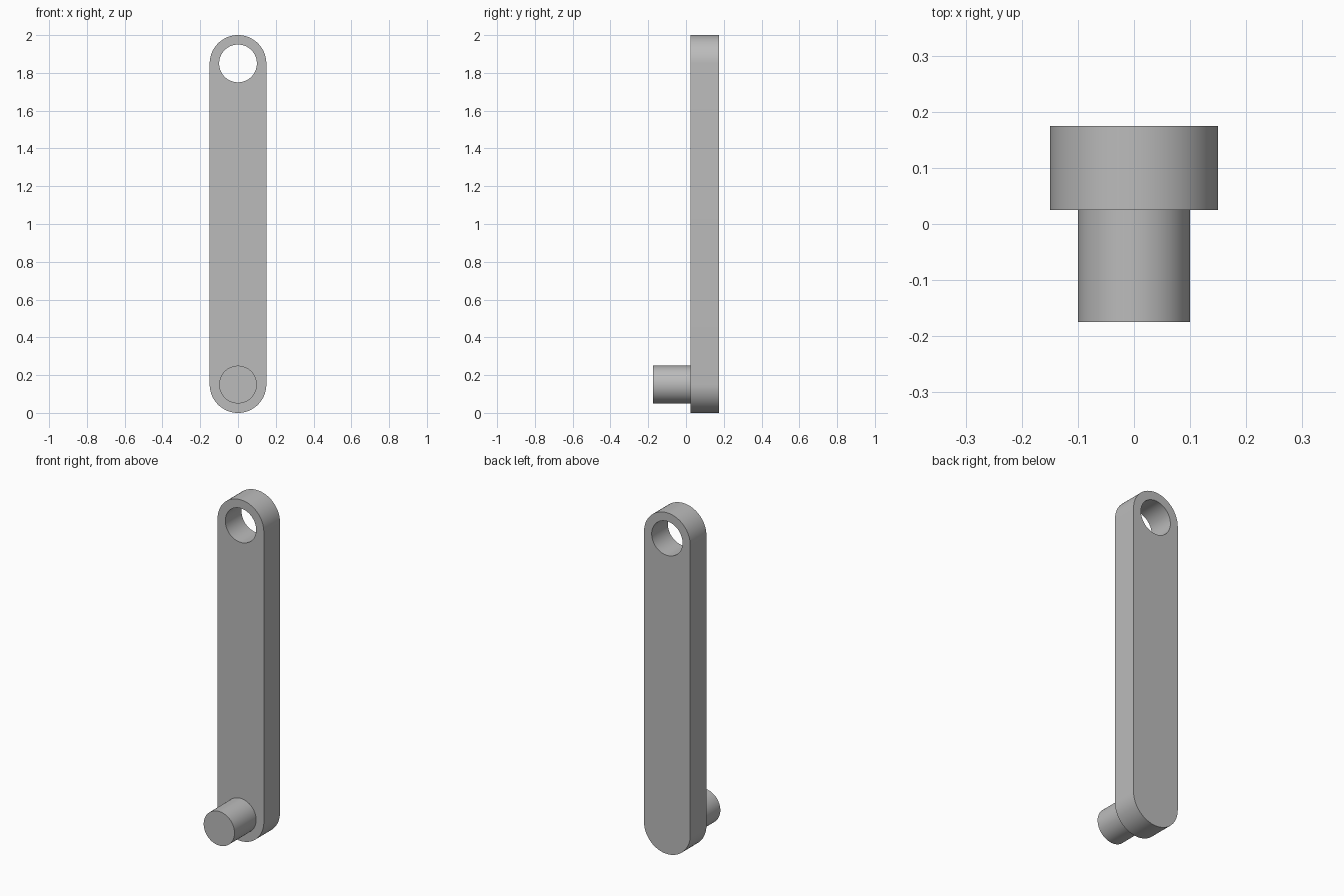
import bpy, bmesh
from math import pi, sin, cos, radians

cube = bpy.data.objects.get("Cube")
if cube:
    bpy.data.objects.remove(cube, do_unlink=True)

SEG = 64                      # sides of a full circle
ARM_R, BORE_R = 0.15, 0.10    # arm end radius, hole and pin radius
LOW_Z, HIGH_Z = 0.15, 1.85    # centres of the rounded ends
FRONT_Y, MID_Y, BACK_Y = -0.175, 0.025, 0.175

grey = bpy.data.materials.new("plain grey")
grey.use_nodes = True
COLOUR = (0.5, 0.5, 0.5, 1)
grey.diffuse_color = COLOUR
grey.node_tree.nodes["Principled BSDF"].inputs["Base Color"].default_value = COLOUR


def arc(radius, z, start, sweep, count):
    """Points (x, z) along an arc."""
    return [(radius * cos(start + sweep * i / SEG), z + radius * sin(start + sweep * i / SEG))
            for i in range(count)]


def extruded(name, loops, y0, y1):
    """Solid with the given outline loops (later loops are holes), from y0 to y1."""
    bm = bmesh.new()
    edges = []
    for loop in loops:
        verts = [bm.verts.new((x, y0, z)) for x, z in loop]
        edges += [bm.edges.new((a, b)) for a, b in zip(verts, verts[1:] + verts[:1])]
    if len(loops) == 1:
        bm.faces.new(verts)
    else:
        bmesh.ops.triangle_fill(bm, edges=edges, use_beauty=True)
    front = bm.faces[:]
    result = bmesh.ops.extrude_face_region(bm, geom=front, use_keep_orig=True)
    moved = [g for g in result["geom"] if isinstance(g, bmesh.types.BMVert)]
    bmesh.ops.translate(bm, verts=moved, vec=(0, y1 - y0, 0))
    bmesh.ops.recalc_face_normals(bm, faces=bm.faces[:])
    mesh = bpy.data.meshes.new(name)
    bm.to_mesh(mesh)
    bm.free()
    mesh.materials.append(grey)
    obj = bpy.data.objects.new(name, mesh)
    bpy.context.collection.objects.link(obj)
    bpy.ops.object.select_all(action="DESELECT")
    obj.select_set(True)
    bpy.context.view_layer.objects.active = obj
    bpy.ops.object.shade_smooth_by_angle(angle=radians(30))
    return obj


# Flat arm with rounded ends and a round hole near the top
outline = (arc(ARM_R, HIGH_Z, 0, 2 * pi, SEG // 2 + 1)
           + arc(ARM_R, LOW_Z, pi, 2 * pi, SEG // 2 + 1))
hole = arc(BORE_R, HIGH_Z, 0, 2 * pi, SEG)
extruded("arm", [outline, hole], MID_Y, BACK_Y)

# Round pin standing out of the front near the bottom
extruded("pin", [arc(BORE_R, LOW_Z, 0, 2 * pi, SEG)], FRONT_Y, MID_Y)
